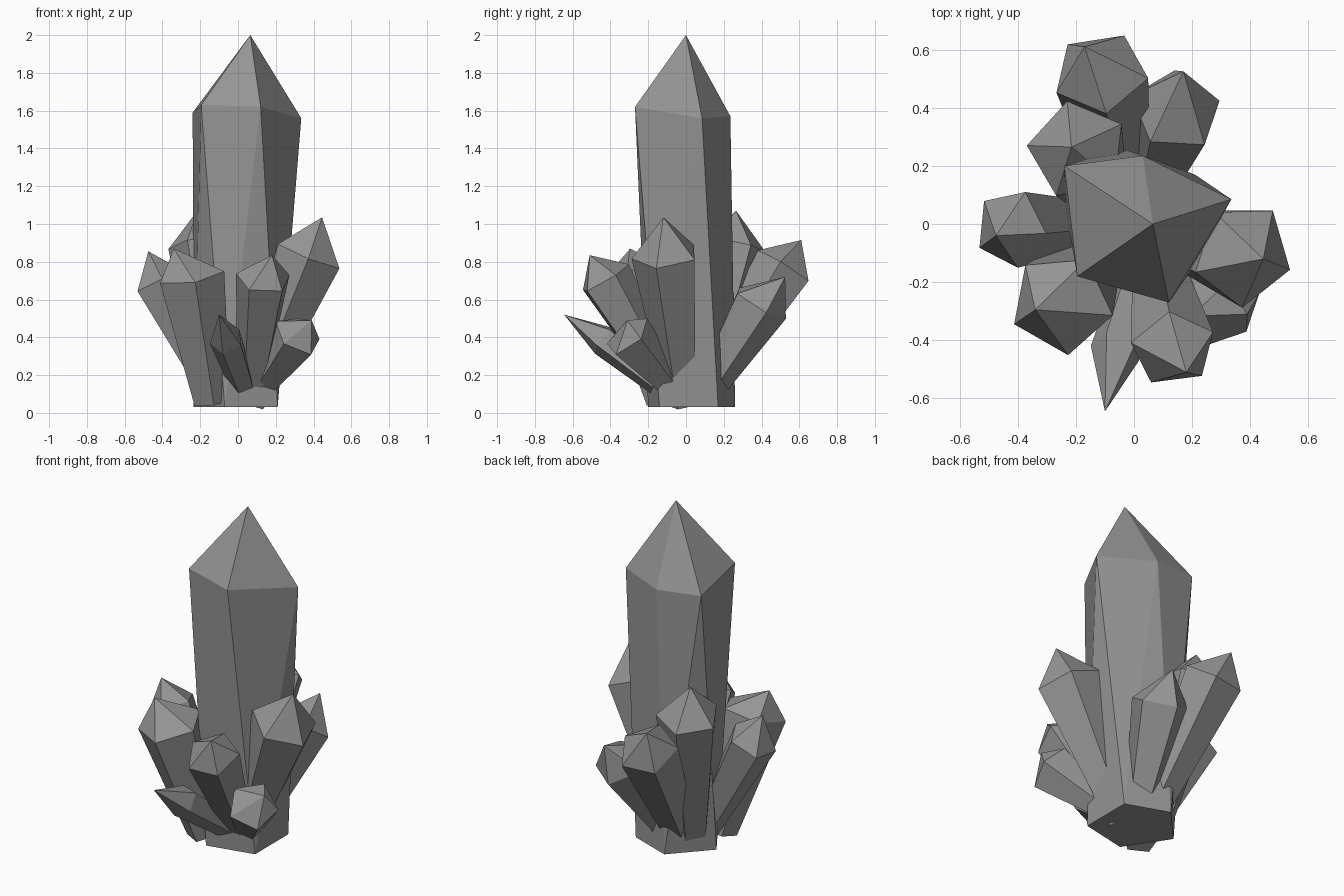
import bpy, bmesh, math
from mathutils import Vector, Matrix

if "Cube" in bpy.data.objects:
    bpy.data.objects.remove(bpy.data.objects["Cube"])

# Dark grey stone
stone = bpy.data.materials.new("dark_grey")
stone.diffuse_color = (0.3, 0.3, 0.3, 1)
stone.use_nodes = True
stone.node_tree.nodes["Principled BSDF"].inputs["Base Color"].default_value = stone.diffuse_color


def loft_crystal(name, base, shoulder, apex):
    """Low-poly crystal: base ring, shoulder ring and pointed tip."""
    bm = bmesh.new()
    b = [bm.verts.new(p) for p in base]
    t = [bm.verts.new(p) for p in shoulder]
    tip = bm.verts.new(apex)
    bm.faces.new(b)
    for i in range(len(b)):
        bm.faces.new((b[i - 1], b[i], t[i]))
        bm.faces.new((b[i - 1], t[i], t[i - 1]))
        bm.faces.new((t[i - 1], t[i], tip))
    bmesh.ops.recalc_face_normals(bm, faces=bm.faces)
    mesh = bpy.data.meshes.new(name)
    bm.to_mesh(mesh)
    bm.free()
    mesh.materials.append(stone)
    obj = bpy.data.objects.new(name, mesh)
    bpy.context.collection.objects.link(obj)
    return obj


def side_crystal(name, base, centre, corner, apex, taper=0.5):
    """Five-sided crystal; 'corner' sets the shoulder radius and rotation."""
    base, centre, corner = Vector(base), Vector(centre), Vector(corner)
    axis = (centre - base).normalized()
    arm = corner - centre
    radius = arm.length
    arm = (arm - axis * arm.dot(axis)).normalized() * radius
    arms = [Matrix.Rotation(i * math.tau / 5, 3, axis) @ arm for i in range(5)]
    loft_crystal(name, [base + a * taper for a in arms],
                 [centre + a for a in arms], apex)


# Tall central crystal, slightly twisted
loft_crystal(
    "main_crystal",
    [(0.21, 0.17, 0.03), (-0.04, 0.26, 0.03), (-0.235, 0.05, 0.03),
     (-0.07, -0.2, 0.03), (0.21, -0.14, 0.03)],
    [(0.335, 0.085, 1.56), (0.03, 0.235, 1.57), (-0.24, 0.2, 1.59),
     (-0.195, -0.18, 1.63), (0.12, -0.27, 1.62)],
    (0.065, 0, 2.0))

# Smaller crystals leaning outwards: base, shoulder centre, shoulder corner, apex
side_crystal("back_crystal", (-0.03, 0.08, 0.07), (-0.115, 0.52, 0.77),
             (-0.035, 0.655, 0.71), (-0.17, 0.61, 0.915))
side_crystal("back_right_crystal", (0.05, 0.1, 0.1), (0.145, 0.39, 0.58),
             (0.14, 0.53, 0.5), (0.17, 0.525, 0.72))
side_crystal("back_left_crystal", (-0.1, 0.08, 0.08), (-0.195, 0.255, 0.89),
             (-0.37, 0.275, 0.89), (-0.215, 0.265, 1.07))
side_crystal("left_crystal", (-0.11, 0, 0.08), (-0.425, -0.015, 0.7),
             (-0.545, -0.08, 0.68), (-0.475, -0.04, 0.855), 0.55)
side_crystal("front_left_crystal", (-0.14, -0.11, 0.06), (-0.25, -0.275, 0.73),
             (-0.23, -0.455, 0.71), (-0.34, -0.295, 0.87), 0.55)
side_crystal("front_spike", (0.03, -0.11, 0.13), (-0.06, -0.43, 0.385),
             (-0.145, -0.41, 0.36), (-0.1, -0.645, 0.52), 0.75)
side_crystal("front_right_crystal", (0.07, -0.08, 0.11), (0.135, -0.43, 0.71),
             (0.06, -0.55, 0.66), (0.18, -0.51, 0.835))
side_crystal("right_crystal", (0.06, -0.02, 0.05), (0.375, -0.105, 0.835),
             (0.55, -0.16, 0.85), (0.445, -0.12, 1.035), 0.45)
side_crystal("low_right_crystal", (0.12, -0.07, 0.13), (0.315, -0.31, 0.41),
             (0.41, -0.41, 0.42), (0.39, -0.31, 0.49), 0.5)
